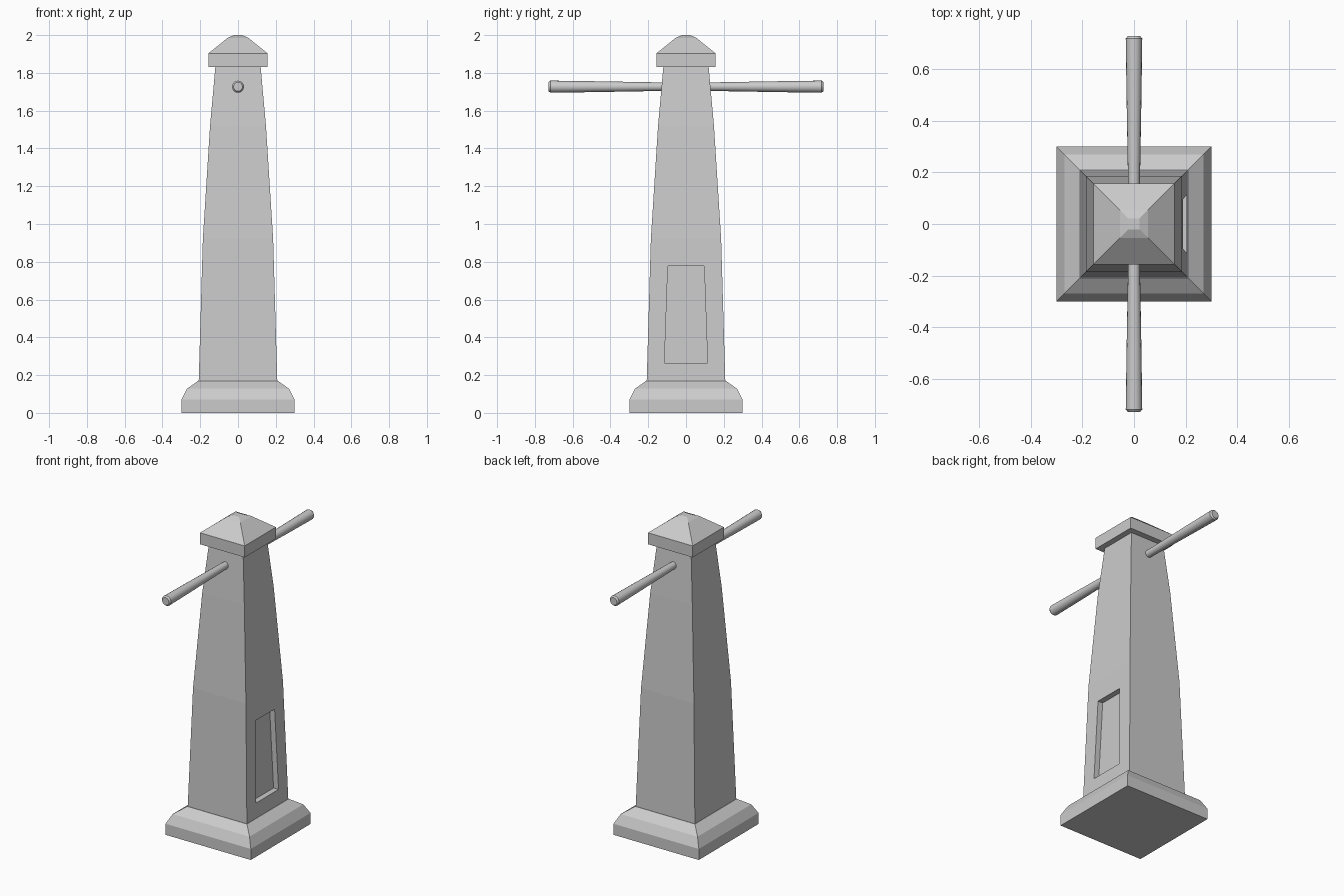
import bpy, bmesh
from math import cos, sin, pi

if "Cube" in bpy.data.objects:
    bpy.data.objects.remove(bpy.data.objects["Cube"])


def loft(name, rings, cap=True):
    """Skin a list of equal-length point rings; return object and bmesh."""
    bm = bmesh.new()
    loops = [[bm.verts.new(p) for p in ring] for ring in rings]
    n = len(rings[0])
    for a, b in zip(loops, loops[1:]):
        for i in range(n):
            j = (i + 1) % n
            bm.faces.new((a[i], a[j], b[j], b[i]))
    if cap:
        bm.faces.new(loops[0][::-1])
        bm.faces.new(loops[-1])
    return bm, loops


def finish(name, bm):
    bmesh.ops.recalc_face_normals(bm, faces=bm.faces)
    mesh = bpy.data.meshes.new(name)
    bm.to_mesh(mesh)
    bm.free()
    ob = bpy.data.objects.new(name, mesh)
    bpy.context.collection.objects.link(ob)
    return ob


def square(h, z):
    return [(-h, -h, z), (h, -h, z), (h, h, z), (-h, h, z)]


# Stepped plinth
bm, _ = loft("plinth", [square(*p) for p in
             [(0.30, 0), (0.30, 0.07), (0.27, 0.128), (0.21, 0.17)]])
finish("plinth", bm)

# Tapered shaft with a slight bow
profile = [(0.208, 0.17), (0.186, 0.92), (0.148, 1.52), (0.12, 1.83)]
bm, loops = loft("shaft", [square(*p) for p in profile])

# Recessed door panel in the right (+x) face
(h0, z0), (h1, z1) = profile[:2]
outer = [loops[0][1], loops[0][2], loops[1][2], loops[1][1]]
bm.faces.remove(next(f for f in bm.faces if set(f.verts) == set(outer)))


def face_x(z):
    return h0 + (h1 - h0) * (z - z0) / (z1 - z0)


door = [(-0.114, 0.265), (0.114, 0.265), (0.096, 0.778), (-0.096, 0.778)]
rim, back = ([bm.verts.new((face_x(z) - d, y, z)) for y, z in door]
             for d in (0, 0.035))
for a, b in ((outer, rim), (rim, back)):
    for i in range(4):
        j = (i + 1) % 4
        bm.faces.new((a[i], a[j], b[j], b[i]))
bm.faces.new(back)
finish("shaft", bm)

# Pyramidal cap
bm, _ = loft("cap", [square(*p) for p in
             [(0.157, 1.83), (0.157, 1.903), (0.055, 1.985), (0.022, 2.0)]])
finish("cap", bm)

# Cross bar, thinner toward the shaft, with bevelled ends
half = [(0.10, 0.022), (0.50, 0.029), (0.718, 0.032), (0.728, 0.024)]
stations = [(-y, r) for y, r in reversed(half)] + half
rings = [[(r * cos(2 * pi * i / 16), y, 1.727 + r * sin(2 * pi * i / 16))
          for i in range(16)] for y, r in stations]
bm, _ = loft("cross_bar", rings)
bar = finish("cross_bar", bm)
bpy.context.view_layer.objects.active = bar
bar.select_set(True)
bpy.ops.object.shade_smooth_by_angle()
